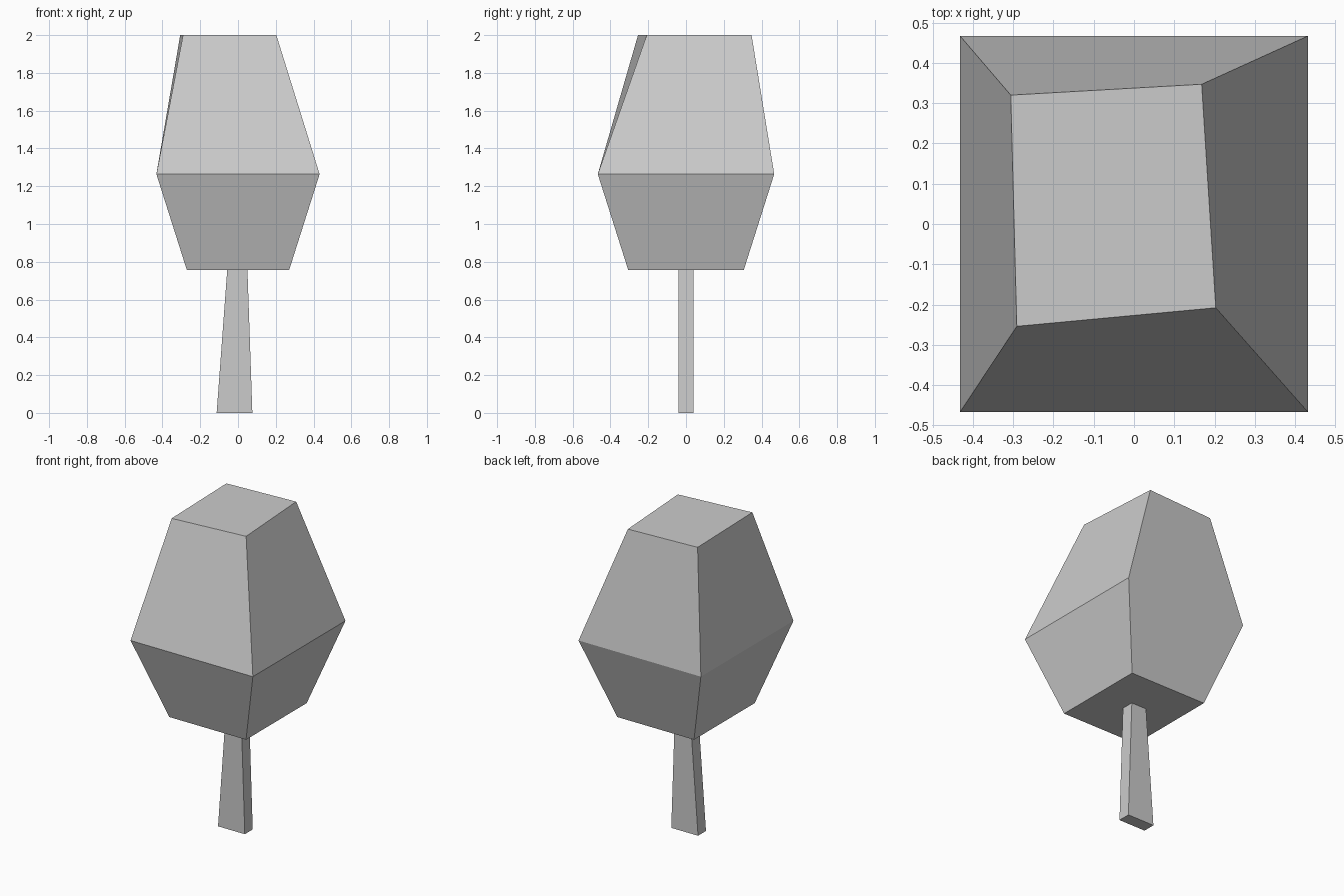
import bpy, bmesh

if "Cube" in bpy.data.objects:
    bpy.data.objects.remove(bpy.data.objects["Cube"])


def rect(x0, x1, y0, y1):
    return [(x0, y0), (x1, y0), (x1, y1), (x0, y1)]


def loft(name, rings):
    """Closed flat-faced solid through four-cornered rings given as (z, corners)."""
    bm = bmesh.new()
    loops = [[bm.verts.new((x, y, z)) for x, y in pts] for z, pts in rings]
    bm.faces.new(loops[0][::-1])
    bm.faces.new(loops[-1])
    for low, high in zip(loops, loops[1:]):
        for i in range(4):
            j = (i + 1) % 4
            bm.faces.new((low[i], low[j], high[j], high[i]))
    bmesh.ops.recalc_face_normals(bm, faces=bm.faces)
    mesh = bpy.data.meshes.new(name)
    bm.to_mesh(mesh)
    bm.free()
    obj = bpy.data.objects.new(name, mesh)
    bpy.context.collection.objects.link(obj)
    return obj


# Trunk: tapers in x only
loft("trunk", [
    (0.0, rect(-0.113, 0.076, -0.04, 0.04)),
    (0.757, rect(-0.057, 0.05, -0.04, 0.04)),
])

# Crown: widens to a waist, then narrows to a skewed flat top
loft("crown", [
    (0.757, rect(-0.271, 0.271, -0.306, 0.306)),
    (1.264, rect(-0.432, 0.432, -0.467, 0.467)),
    (2.0, [(-0.291, -0.254), (0.203, -0.208), (0.168, 0.347), (-0.306, 0.32)]),
])
